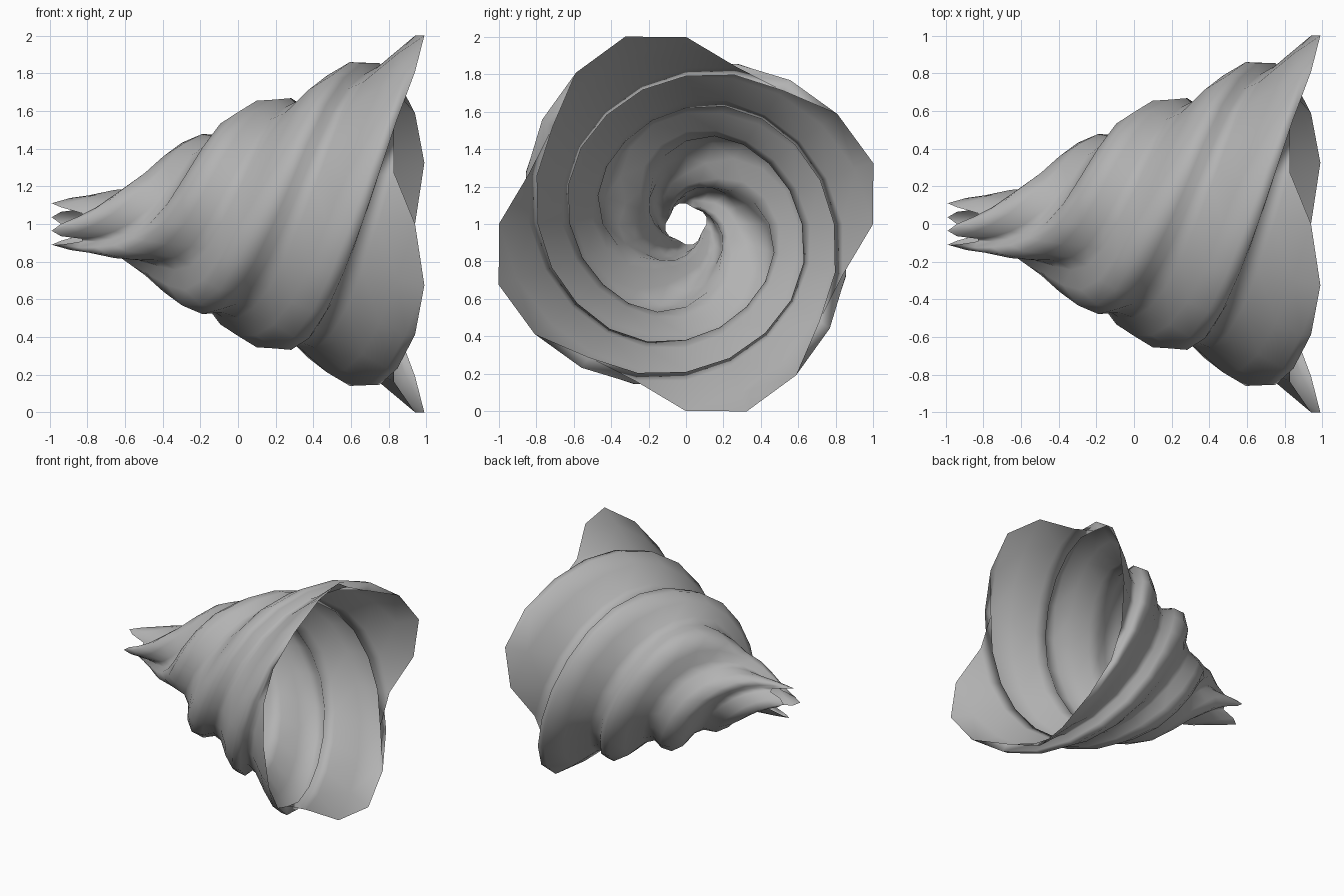
import bpy, bmesh, math

if "Cube" in bpy.data.objects:
    bpy.data.objects.remove(bpy.data.objects["Cube"])

# Open spiral shell: four-lobed cross-section, swept along x and twisted one full turn
LOBE = [1.0, 0.95, 0.837, 0.837, 0.95]      # scale around one lobe, 18 degree steps
RADII = [.116, .138, .16, .2, .245, .285, .36, .455, .53, .59, .625, .655, .695,
         .74, .79, .828, .86, .90, .945, 1.0, 1.053]
SIDES, LAST, HALF = 20, len(RADII) - 1, 0.99

bm = bmesh.new()
rings = []
for i, radius in enumerate(RADII):
    x = -HALF + 2 * HALF * i / LAST
    twist = 2 * math.pi * i / LAST - math.radians(18)
    ring = []
    for k in range(SIDES):
        s = LOBE[k % 5]
        a = twist + 2 * math.pi * k / SIDES
        ring.append(bm.verts.new((x * s, radius * s * math.sin(a),
                                  1 + radius * s * math.cos(a))))
    rings.append(ring)

# Single-walled skin, open at both ends, each sheared panel split on its short diagonal
for lo, hi in zip(rings, rings[1:]):
    for k in range(SIDES):
        n = (k + 1) % SIDES
        bm.faces.new((lo[k], lo[n], hi[k]))
        bm.faces.new((lo[n], hi[n], hi[k]))
bmesh.ops.recalc_face_normals(bm, faces=bm.faces)

mesh = bpy.data.meshes.new("twisted_shell")
bm.to_mesh(mesh)
bm.free()
for p in mesh.polygons:
    p.use_smooth = True
shell = bpy.data.objects.new("twisted_shell", mesh)
bpy.context.collection.objects.link(shell)

# Darker grey finish
grey = bpy.data.materials.new("dark_grey")
grey.diffuse_color = (0.45, 0.45, 0.45, 1)
grey.use_nodes = True
grey.node_tree.nodes["Principled BSDF"].inputs["Base Color"].default_value = grey.diffuse_color
mesh.materials.append(grey)
